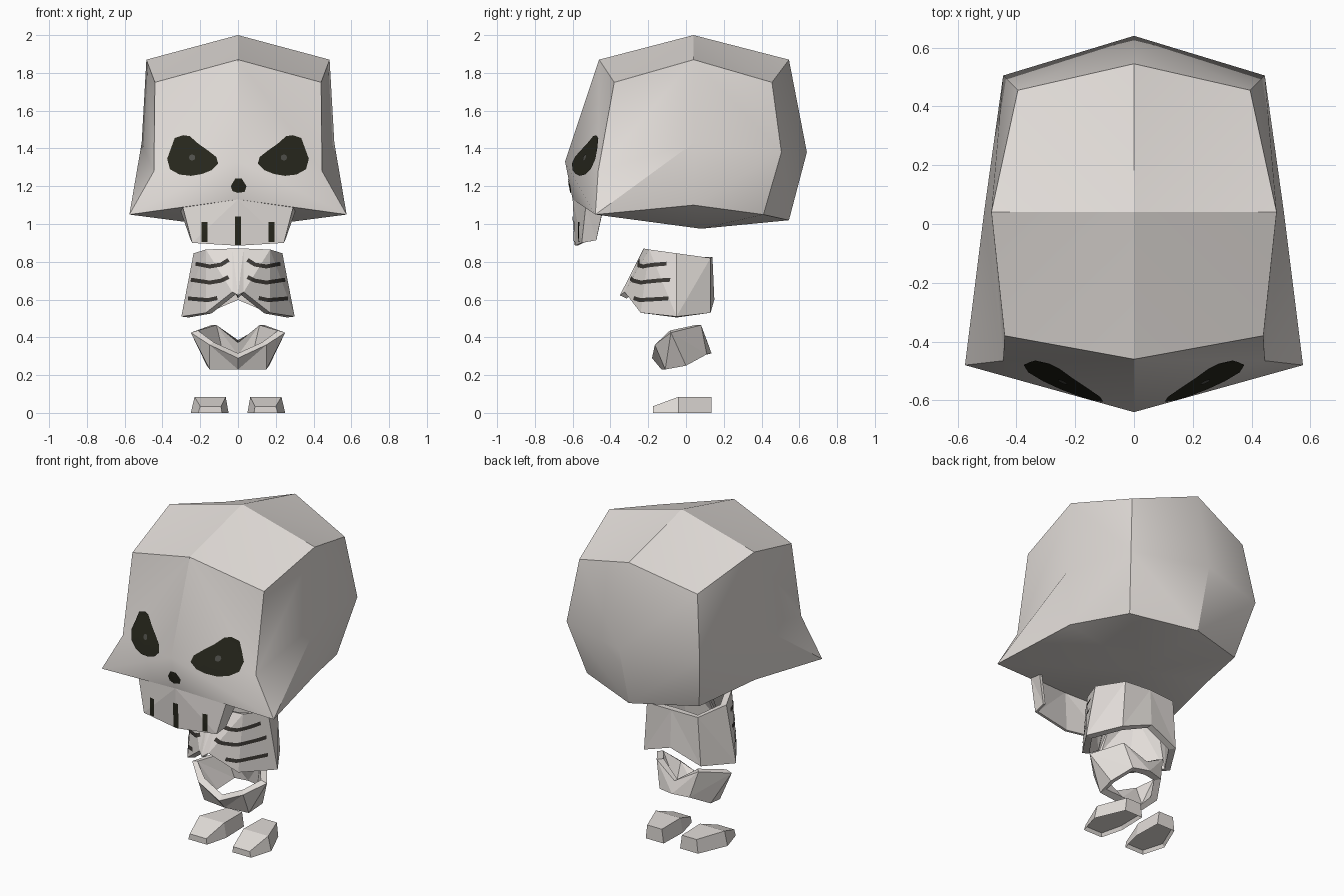
import bpy, bmesh, math
from mathutils import Vector
from mathutils.bvhtree import BVHTree

if "Cube" in bpy.data.objects:
    bpy.data.objects.remove(bpy.data.objects["Cube"])


def material(name, rgb):
    m = bpy.data.materials.new(name)
    m.diffuse_color = (*rgb, 1)
    m.use_nodes = True
    m.node_tree.nodes["Principled BSDF"].inputs["Base Color"].default_value = m.diffuse_color
    return m


BONE = material("bone", (0.76, 0.72, 0.69))
DARK = material("socket_black", (0.02, 0.02, 0.012))
LINE = material("rib_line_brown", (0.045, 0.04, 0.035))
PUPIL = material("pupil_grey", (0.08, 0.08, 0.07))


def finish(name, bm, mat):
    me = bpy.data.meshes.new(name)
    bm.to_mesh(me)
    ob = bpy.data.objects.new(name, me)
    bpy.context.collection.objects.link(ob)
    me.materials.append(mat)
    return ob


def mirrored(half, closed):
    """Half section from front centre round the right side -> full row."""
    flip = [(-x, y, z) for x, y, z in half]
    if closed:
        return half + flip[-2:0:-1]
    return flip[:0:-1] + half


def shell(name, halves, closed=True, poles=None, wall=0, dent_front=False):
    """Skin rows of points (top to bottom); cap with poles or thicken.
    Quads fold outward, except the top front pair if dent_front is set."""
    bm = bmesh.new()
    rows = [[bm.verts.new(p) for p in mirrored(h, closed)] for h in halves]
    n = len(rows[0])
    for r, (up, lo) in enumerate(zip(rows, rows[1:])):
        for i in range(n if closed else n - 1):
            j = (i + 1) % n
            rise = (lo[i].co + up[j].co).xy.length > (lo[j].co + up[i].co).xy.length
            if dent_front and r == 0 and i in (0, n - 1):
                rise = not rise
            if rise:
                bm.faces.new((lo[i], lo[j], up[j]))
                bm.faces.new((lo[i], up[j], up[i]))
            else:
                bm.faces.new((lo[i], lo[j], up[i]))
                bm.faces.new((lo[j], up[j], up[i]))
    if poles:
        for row, p, step in ((rows[0], poles[0], 1), (rows[-1], poles[1], -1)):
            tip = bm.verts.new(p)
            for i in range(n):
                bm.faces.new([tip, row[i], row[(i + 1) % n]][::step])
    tree = BVHTree.FromBMesh(bm)
    ob = finish(name, bm, BONE)
    if wall:
        mod = ob.modifiers.new("wall", 'SOLIDIFY')
        mod.thickness = wall
        mod.offset = -1
    bm.free()
    return ob, tree


def on_surface(tree, x, z, lift):
    hit = tree.ray_cast(Vector((x, -2, z)), Vector((0, 1, 0)))
    p = hit[0] if hit[0] else tree.find_nearest(Vector((x, -0.4, z)))[0]
    return p + Vector((0, -lift, 0))


def patch(name, tree, outline, centre, mat, lift=0.006, rings=6):
    """Painted blob: concentric rings laid on the front of a surface."""
    bm = bmesh.new()
    cx, cz = centre
    mid = bm.verts.new(on_surface(tree, cx, cz, lift))
    prev, n = None, len(outline)
    for r in range(1, rings + 1):
        t = r / rings
        row = [bm.verts.new(on_surface(tree, cx + (x - cx) * t, cz + (z - cz) * t, lift))
               for x, z in outline]
        for i in range(n):
            j = (i + 1) % n
            if prev:
                bm.faces.new((prev[i], row[i], row[j], prev[j]))
            else:
                bm.faces.new((mid, row[i], row[j]))
        prev = row
    bmesh.ops.recalc_face_normals(bm, faces=bm.faces[:])
    if sum(f.normal.y for f in bm.faces) > 0:
        bmesh.ops.reverse_faces(bm, faces=bm.faces[:])
    finish(name, bm, mat)
    bm.free()


def stroke(name, tree, points, width, mat, lift=0.005, steps=6):
    """Painted line of even width following points (x, z)."""
    pts = []
    for a, b in zip(points, points[1:]):
        pts += [Vector(a).lerp(Vector(b), k / steps) for k in range(steps)]
    pts.append(Vector(points[-1]))
    bm = bmesh.new()
    prev = None
    for i, p in enumerate(pts):
        d = (pts[min(i + 1, len(pts) - 1)] - pts[max(i - 1, 0)]).normalized()
        s = Vector((-d.y, d.x)) * width / 2
        row = [bm.verts.new(on_surface(tree, *(p + s * k), lift)) for k in (-1, 0, 1)]
        if prev:
            for k in (0, 1):
                bm.faces.new((prev[k], row[k], row[k + 1], prev[k + 1]))
        prev = row
    bm.normal_update()
    if sum(f.normal.y for f in bm.faces) > 0:
        bmesh.ops.reverse_faces(bm, faces=bm.faces[:])
    finish(name, bm, mat)
    bm.free()


# Skull
skull, skull_tree = shell("skull", [
    [(0, -.46, 1.87), (.44, -.38, 1.75), (.485, .04, 1.87), (.395, .455, 1.75), (0, .545, 1.87)],
    [(0, -.64, 1.33), (.445, -.465, 1.28), (.51, .04, 1.43), (.445, .505, 1.38), (0, .64, 1.38)],
    [(0, -.60, 1.13), (.575, -.48, 1.05), (.49, .04, 1.10), (.375, .41, 1.05), (0, .545, 1.02)],
], poles=((0, .04, 2.0), (0, .08, .975)), dent_front=True)
bpy.context.view_layer.objects.active = skull
skull.select_set(True)
bpy.ops.object.shade_smooth_by_angle(angle=math.radians(32))

# Upper jaw: flat front with short side wings
jaw, jaw_tree = shell("jaw", [
    [(0, -.60, 1.13), (.295, -.53, 1.10), (.308, -.44, 1.08)],
    [(0, -.588, .885), (.243, -.552, .90), (.25, -.475, .914)],
], closed=False, wall=0.015)

# Rib cage with a pointed breastbone
ribs, rib_tree = shell("rib_cage", [
    [(0, -.225, .87), (.03, -.222, .87), (.17, -.195, .865), (.235, -.05, .845),
     (.17, .13, .82), (0, .14, .825)],
    [(0, -.35, .622), (.03, -.325, .64), (.17, -.24, .53), (.30, -.05, .51),
     (.19, .13, .53), (0, .15, .60)],
], wall=0.04)

# Pelvis ring
shell("pelvis", [
    [(0, -.18, .29), (.15, -.165, .36), (.25, -.08, .425), (.14, .08, .465), (0, .11, .385)],
    [(0, -.13, .23), (.15, -.11, .23), (.165, 0, .25), (.10, .11, .31), (0, .135, .315)],
], wall=0.04)

# Feet: three cross-sections, toes turned out, hollow sole
for side, s in (("right", 1), ("left", -1)):
    bm = bmesh.new()
    secs = []
    for y, b0, b1, t0, t1, h in ((-.175, .085, .21, .09, .20, .035),
                                 (-.04, .05, .25, .065, .23, .085),
                                 (.135, .055, .175, .067, .165, .083)):
        secs.append([bm.verts.new((s * x, y, z))
                     for x, z in ((b0, 0), (b1, 0), (t1, h), (t0, h))])
    sole = []
    for a, b in zip(secs, secs[1:]):
        for i in range(4):
            j = (i + 1) % 4
            f = bm.faces.new((a[i], a[j], b[j], b[i]))
            if i == 0:
                sole.append(f)
    bm.faces.new(secs[0])
    bm.faces.new(secs[-1])
    bmesh.ops.recalc_face_normals(bm, faces=bm.faces[:])
    bmesh.ops.inset_region(bm, faces=sole, thickness=.012, depth=-.02)
    finish(side + "_foot", bm, BONE)
    bm.free()

# Painted eyes, teeth gaps and rib lines on both sides
EYE = [(.105, 1.32), (.115, 1.355), (.16, 1.39), (.21, 1.425), (.255, 1.465), (.29, 1.47),
       (.335, 1.455), (.355, 1.40), (.375, 1.345), (.36, 1.29), (.31, 1.262), (.25, 1.255),
       (.19, 1.265), (.14, 1.285)]
RIBS = ([(.05, .81), (.09, .785), (.15, .775), (.225, .79)],
        [(.05, .72), (.09, .70), (.15, .69), (.25, .705)],
        [(.11, .608), (.16, .597), (.265, .606)])
for side, s in (("right", 1), ("left", -1)):
    patch(side + "_eye", skull_tree, [(s * x, z) for x, z in EYE], (s * .25, 1.36), DARK)
    ring = [(s * .243 + .017 * math.cos(k * math.pi / 4),
             1.352 + .017 * math.sin(k * math.pi / 4)) for k in range(8)]
    patch(side + "_pupil", skull_tree, ring, (s * .243, 1.352), PUPIL, lift=0.0095, rings=2)
    stroke(side + "_tooth_gap", jaw_tree, [(s * .177, 1.01), (s * .177, .905)], .03, DARK)
    for i, line in enumerate(RIBS):
        stroke(f"{side}_rib_line_{i + 1}", rib_tree, [(s * x, z) for x, z in line], .021, LINE)
stroke("middle_tooth_gap", jaw_tree, [(0, 1.04), (0, .89)], .034, DARK)

# Nose hole
patch("nose", skull_tree, [(-.015, 1.24), (.02, 1.24), (.045, 1.20), (.035, 1.17),
                           (0, 1.165), (-.03, 1.175), (-.038, 1.20)], (.003, 1.2), DARK)
